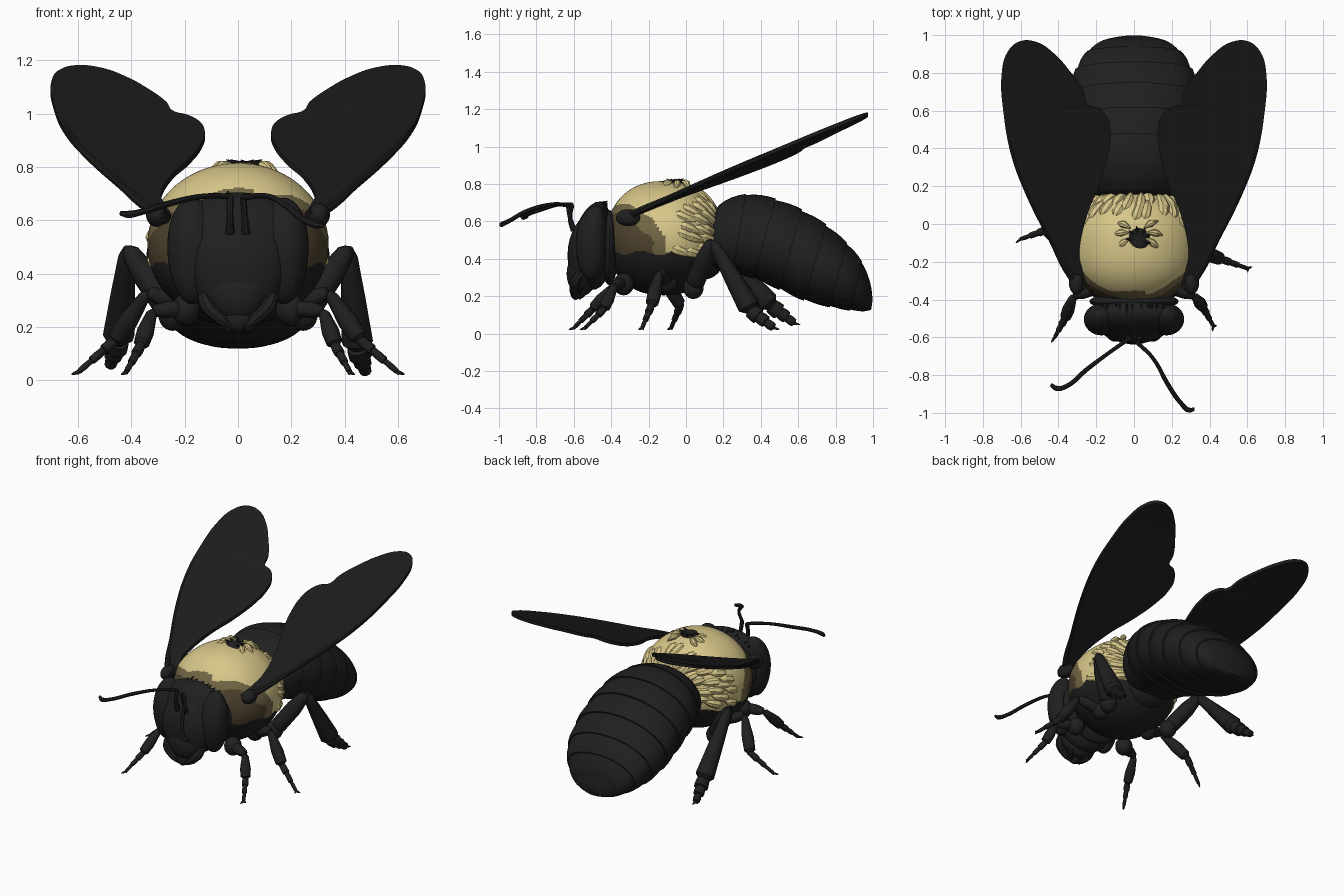
import bpy, bmesh, math, random
from mathutils import Vector

random.seed(4)
if "Cube" in bpy.data.objects:
    bpy.data.objects.remove(bpy.data.objects["Cube"])
made = []


def material(name, r, g, b):
    m = bpy.data.materials.new(name)
    m.use_nodes = True
    m.diffuse_color = (r, g, b, 1)
    m.node_tree.nodes["Principled BSDF"].inputs["Base Color"].default_value = (r, g, b, 1)
    return m


BLACK = material("body black", .014, .014, .014)
WING = material("wing black", .012, .012, .012)
YELLOW = material("pale yellow", .68, .57, .25)
OLIVE = material("olive", .17, .135, .06)
BROWN = material("dark brown", .08, .058, .028)


def add_mesh(name, bm, *mats):
    bmesh.ops.recalc_face_normals(bm, faces=bm.faces)
    me = bpy.data.meshes.new(name)
    bm.to_mesh(me)
    bm.free()
    for m in mats:
        me.materials.append(m)
    ob = bpy.data.objects.new(name, me)
    bpy.context.collection.objects.link(ob)
    made.append(ob)
    return ob


def boxier(p):
    return Vector((p.x, math.copysign(abs(p.y) ** .85, p.y), p.z))


def leaning(p):
    """Push the top backward, as on the head."""
    return Vector((p.x, p.y + .3 * max(0, p.z) ** 2, p.z))


def blob(name, center, size, mats=(BLACK,), taper=0, shape=Vector.copy, segs=32):
    """Ellipsoid, optionally narrowed toward the bottom or reshaped."""
    bm = bmesh.new()
    bmesh.ops.create_uvsphere(bm, u_segments=segs, v_segments=segs * 2 // 3, radius=1)
    for v in bm.verts:
        p = shape(v.co)
        p.x *= 1 + taper * p.z
        v.co = Vector([c + s * q for c, s, q in zip(center, size, p)])
    return add_mesh(name, bm, *mats)


def curve_to_mesh(name, cu, mat):
    cu.materials.append(mat)
    ob = bpy.data.objects.new(name, cu)
    bpy.context.collection.objects.link(ob)
    bpy.ops.object.select_all(action='DESELECT')
    ob.select_set(True)
    bpy.context.view_layer.objects.active = ob
    bpy.ops.object.convert(target='MESH')
    ob = bpy.context.view_layer.objects.active
    made.append(ob)
    return ob


def spline(cu, pts, radii=None):
    sp = cu.splines.new('BEZIER')
    sp.bezier_points.add(len(pts) - 1)
    for i, (bp, p) in enumerate(zip(sp.bezier_points, pts)):
        bp.co = p
        bp.handle_left_type = bp.handle_right_type = 'AUTO'
        bp.radius = radii[i] if radii else 1
    return sp


def tubes(name, strands, mat=BLACK, res=2):
    """Tapered round strands, each given as (points, radii)."""
    cu = bpy.data.curves.new(name, 'CURVE')
    cu.dimensions = '3D'
    cu.bevel_depth = 1
    cu.bevel_resolution = res
    cu.resolution_u = 5
    cu.use_fill_caps = True
    for pts, radii in strands:
        spline(cu, pts, radii)
    return curve_to_mesh(name, cu, mat)


def limb(a, b, r0, r1, r2):
    """Leg segment with rounded ends."""
    a, b = Vector(a), Vector(b)
    return ([a, a.lerp(b, .1), a.lerp(b, .6), a.lerp(b, .93), b], [r0 * .5, r0, r1, r2, r2 * .5])


# Thorax, with colour patches chosen by position
TC, TS = Vector((0, -.12, .51)), Vector((.34, .31, .305))
thorax = blob("thorax", TC, TS, (BLACK, YELLOW, OLIVE, BROWN), shape=boxier, segs=190)
for f in thorax.data.polygons:
    x, y, z = f.center
    w = .012 * math.sin(31 * y + 9 * x) + .008 * math.sin(47 * z)
    d = math.hypot((y + .42) / .24, (z - .43) / .22) + 4 * w
    if z < .425 + w - .1 * max(0, y):
        f.material_index = 0
    elif d < 1:
        f.material_index = 3
    elif d < 1.27 or (y < -.372 + w and abs(x + .03) < .09) or z < .455 + w - .25 * max(0, y + .2):
        f.material_index = 2
    else:
        f.material_index = 1


# Broad hair tufts lying on the thorax, with tips lifting at the rear
def surface(a, y, lift):
    t = min(1, abs(y - TC.y) / TS.y) ** (1 / .85)
    k = max(.45, math.sqrt(max(0, 1 - t * t)))
    return Vector(((TS.x * k + lift) * math.sin(a), y, TC.z + (TS.z * k + lift) * math.cos(a)))


tufts = []
for row, clear in enumerate((1.05, .8, 0, 0)):
    for i in range(13):
        a = math.radians(-104 + 208 * (i + .5 * (row % 2)) / 12.5) + random.uniform(-.07, .07)
        y0 = -.08 + .047 * row + random.uniform(-.02, .02)
        if abs(a) < clear:
            continue
        lifts = (-.025, -.018, -.01, .012)
        pts = [surface(a + .06 * k, y0 + .043 * k, lifts[k]) for k in range(4)]
        tufts.append((pts, [.01, .032, .026, .001]))
tubes("thorax_rear_tufts", tufts, YELLOW)

# Dark crown patch with a few yellow tufts swept around it
blob("crown_patch", (.025, -.08, .806), (.058, .058, .016), segs=18)
swept, spikes = [], []
for a in (-215, -185, -150, -30, 5, 40):
    c, s = math.cos(math.radians(a)), math.sin(math.radians(a))
    swept.append(([(.02 + r * c, -.05 + r * s - 3 * (r - .05) ** 2, z)
                   for r, z in ((.045, .815), (.09, .803), (.14, .765))], [.004, .02, .004]))
for a in range(-20, 220, 40):
    c, s = math.cos(math.radians(a)), math.sin(math.radians(a))
    spikes.append(([(.025 + r * c, -.08 + r * s, z) for r, z in ((.02, .81), (.05, .818), (.07, .828))],
                   [.012, .009, .001]))
tubes("crown_tufts", swept, YELLOW)
tubes("crown_spikes", spikes)

# Abdomen: overlapping segments, each ring = top y, z, bottom y, z, half width
RINGS = [Vector(r) for r in (
    (.10, .56, .09, .42, .10), (.18, .69, .13, .35, .22), (.32, .747, .25, .325, .29),
    (.48, .72, .36, .295, .33), (.62, .662, .50, .235, .342), (.75, .582, .63, .178, .338),
    (.86, .485, .77, .142, .31), (.94, .385, .88, .124, .25), (.985, .27, .955, .12, .165),
    (.998, .18, .99, .128, .06))]
N, STEPS = 48, 4
bm = bmesh.new()
prev = None
for i in range(len(RINGS) - 1):
    r0, r1, r2, r3 = (RINGS[min(max(k, 0), len(RINGS) - 1)] for k in range(i - 1, i + 3))
    seam = 1 < i < 8
    for step in range(STEPS + 1):
        t = step / STEPS
        r = (2 * r1 + (r2 - r0) * t + (2 * r0 - 5 * r1 + 4 * r2 - r3) * t ** 2
             + (3 * r1 - r0 - 3 * r2 + r3) * t ** 3) / 2
        k = .968 + .042 * min(1, 1.6 * t) if seam else 1
        mid = Vector((0, (r[0] + r[2]) / 2, (r[1] + r[3]) / 2))
        up = Vector((0, (r[0] - r[2]) / 2, (r[1] - r[3]) / 2))
        loop = []
        for j in range(N):
            c, s = math.cos(2 * math.pi * j / N), math.sin(2 * math.pi * j / N)
            wide = math.copysign(abs(s) ** (.75 if c < 0 else 1), s)
            loop.append(bm.verts.new(mid + k * (up * c + Vector((r[4] * wide, 0, 0)))))
        if prev:
            for j in range(N):
                bm.faces.new((prev[j], prev[j - 1], loop[j - 1], loop[j]))
        else:
            bm.faces.new(loop)
        prev = loop
bm.faces.new(prev)
add_mesh("abdomen", bm, BLACK)
blob("waist", (0, .1, .46), (.18, .12, .17))

# Head, face and mouth
blob("neck", (0, -.41, .46), (.235, .05, .2), taper=.1)
blob("head", (0, -.495, .47), (.25, .105, .235), taper=.15, shape=leaning)
blob("face_plate", (0, -.545, .42), (.18, .088, .215), taper=.12, shape=leaning)
blob("snout", (0, -.578, .32), (.11, .06, .1), taper=.15)
blob("lip", (0, -.59, .225), (.05, .03, .045), taper=.3, segs=16)
fringe = []
for i in range(11):
    x = -.15 + .3 * i / 10 + random.uniform(-.01, .01)
    fringe.append(([(x, -.53, .65 - x * x), (x * 1.05, -.48, .69 - 2 * x * x),
                    (x * 1.1, -.42, .7 - 2 * x * x + random.uniform(-.015, .01))], [.006, .013, .003]))
tubes("head_fringe", fringe)

# Antennae, posed differently on each side
tubes("left_antenna", [([(.03, -.6, .55), (.025, -.62, .62), (.02, -.63, .685)], [.017, .012, .013]),
      ([(.02, -.63, .685), (.1, -.71, .692), (.18, -.85, .655), (.25, -.95, .6), (.29, -.985, .583),
        (.32, -.98, .58)], [.011, .01, .012, .012, .014, .009])])
tubes("right_antenna", [([(-.03, -.6, .55), (-.03, -.62, .62), (-.03, -.61, .69)], [.017, .012, .013]),
      ([(-.03, -.61, .69), (-.13, -.68, .69), (-.25, -.77, .665), (-.36, -.86, .632), (-.41, -.87, .622),
        (-.44, -.85, .625)], [.011, .01, .012, .012, .014, .009])])

# Wing outline as seen from above; the wing plane rises backward and outward
WING_EDGE = [(.28, -.34), (.34, -.28), (.45, -.08), (.57, .16), (.65, .37), (.69, .58), (.7, .8),
             (.67, .91), (.61, .965), (.52, .965), (.42, .9), (.34, .81), (.27, .71), (.24, .63),
             (.19, .615), (.145, .57), (.125, .49), (.135, .38), (.18, .22), (.25, .04), (.29, -.16)]


def slope(x, y):
    return .63 + .407 * (y + .3) + .085 * (abs(x) - .3) - .05 * max(0, .34 - abs(x))


for side, s in (("left", 1), ("right", -1)):
    cu = bpy.data.curves.new(side + "_wing", 'CURVE')
    cu.dimensions = '2D'
    cu.fill_mode = 'BOTH'
    cu.extrude = .011
    cu.resolution_u = 6
    spline(cu, [(s * x, y, 0) for x, y in WING_EDGE]).use_cyclic_u = True
    wing = curve_to_mesh(side + "_wing", cu, WING)
    for v in wing.data.vertices:
        v.co.z += slope(v.co.x, v.co.y)
    edge = [(s * (x - .01), y, slope(x, y)) for x, y in WING_EDGE[:7]]
    tubes(side + "_wing_edge", [(edge, [.026, .02, .014, .014, .012, .008, .003])], WING)
    blob(side + "_wing_joint", (s * .305, -.31, .62), (.04, .065, .045), segs=20)

    # Eye and jaw parts
    blob(side + "_eye", (s * .172, -.505, .485), (.093, .085, .2), taper=.08, shape=leaning)
    tubes(side + "_jaw", [([(s * .13, -.55, .34), (s * .115, -.59, .28), (s * .06, -.6, .225),
                            (s * .02, -.6, .195)], [.02, .028, .022, .006]),
                          ([(s * .08, -.53, .27), (s * .06, -.55, .21), (s * .03, -.57, .185)],
                           [.02, .014, .004])])

    # Legs: foot positions differ per side; sizes are thigh, shin, ankle and foot radii
    front_y, mid_y, hind_y, lift = (-.54, -.235, .43, 0) if s > 0 else (-.6, -.08, .54, .025)
    legs = {
        "front": ([(.2, -.34, .27), (.32, -.38, .26), (.365, front_y + .1, .13), (.42, front_y, .03)],
                  (.033, .033, .03, .02)),
        "middle": ([(.2, -.1, .28), (.34, -.14, .33), (.46, mid_y + .05, .15), (.6, mid_y, .03)],
                   (.036, .038, .035, .021)),
        "hind": ([(.25, .04, .25), (.415, .14, .495), (.45, hind_y - .08, .12 + lift),
                  (.48, hind_y + .04, .03 + lift)], (.05, .05, .06, .045))}
    for pos, (joints, (a, b, c, d)) in legs.items():
        hip, knee, ankle, toe = [Vector((s * x, y, z)) for x, y, z in joints]
        strands = [limb(hip, knee, a, a, a * .7), limb(knee, ankle, a * .65, b, c)]
        # Foot of three overlapping, shrinking beads and two claws
        for k in range(3):
            strands.append(limb(ankle.lerp(toe, k / 3 - .08), ankle.lerp(toe, (k + 1) / 3),
                                d * (.9 - .2 * k), d * (1 - .22 * k), d * (1 - .25 * k)))
        out = (toe - ankle).normalized()
        for q in (-1, 1):
            tip = toe + out * .02 + Vector((q * .012, q * .015, .004))
            strands.append(([toe, toe.lerp(tip, .6), tip], [.008, .006, .001]))
        tubes(f"{side}_{pos}_leg", strands, res=3)
        blob(f"{side}_{pos}_hip", hip * .98, (.055, .055, .06), segs=18)

# Smooth shading with crisp edges
bpy.ops.object.select_all(action='DESELECT')
for ob in made:
    ob.select_set(True)
bpy.context.view_layer.objects.active = made[0]
bpy.ops.object.shade_smooth_by_angle(angle=math.radians(40))
